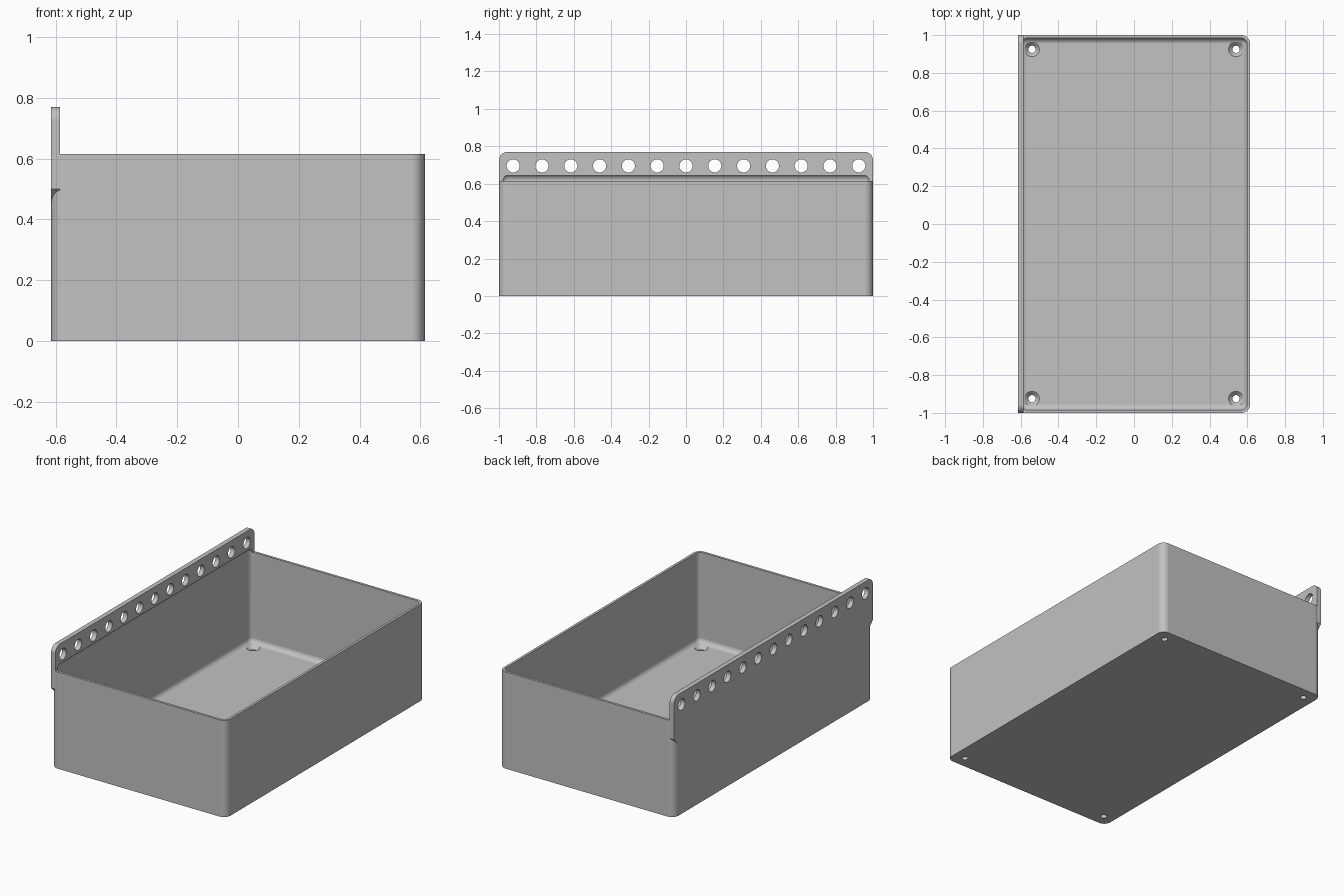
import bpy, bmesh, math
from mathutils import Matrix, Vector

if "Cube" in bpy.data.objects:
    bpy.data.objects.remove(bpy.data.objects["Cube"], do_unlink=True)

HX, HY, H = 0.615, 1.0, 0.615     # half width, half depth, wall height
WALL, FLOOR = 0.016, 0.04
PLATE = 0.03
TOP = 0.77

grey = bpy.data.materials.new("plain_grey")
grey.use_nodes = True
colour = (0.54, 0.54, 0.54, 1)
grey.diffuse_color = colour
grey.node_tree.nodes["Principled BSDF"].inputs["Base Color"].default_value = colour


def make(name, bm):
    bmesh.ops.recalc_face_normals(bm, faces=bm.faces)
    mesh = bpy.data.meshes.new(name)
    bm.to_mesh(mesh)
    bm.free()
    mesh.materials.append(grey)
    ob = bpy.data.objects.new(name, mesh)
    bpy.context.collection.objects.link(ob)
    return ob


def rounded_block(name, hx, hy, z0, z1, radius, all_edges):
    bm = bmesh.new()
    bmesh.ops.create_cube(bm, size=1)
    bmesh.ops.scale(bm, vec=(2 * hx, 2 * hy, z1 - z0), verts=bm.verts)
    bmesh.ops.translate(bm, vec=(0, 0, (z0 + z1) / 2), verts=bm.verts)
    edges = [e for e in bm.edges if all_edges
             or abs(e.verts[0].co.z - e.verts[1].co.z) > 0.1]
    bmesh.ops.bevel(bm, geom=edges, offset=radius, segments=8,
                    profile=0.5, affect='EDGES')
    return make(name, bm)


def combine(body, tool, operation):
    mod = body.modifiers.new("bool", 'BOOLEAN')
    mod.operation = operation
    mod.solver = 'EXACT'
    mod.object = tool
    bpy.context.view_layer.objects.active = body
    bpy.ops.object.modifier_apply(modifier=mod.name)
    bpy.data.objects.remove(tool, do_unlink=True)


def cone(bm, r1, r2, depth, matrix):
    bmesh.ops.create_cone(bm, cap_ends=True, segments=32, radius1=r1,
                          radius2=r2, depth=depth, matrix=matrix)


# Outer shell of the tray
tray = rounded_block("tray_with_hanging_rail", HX, HY, 0, H, 0.046, False)

# Hanging rail: rounded top corners, sloped lower ends
r = 0.045
half = [(HY - 0.05, 0.45), (HY, 0.5)]
for i in range(9):
    a = math.radians(90 * i / 8)
    half.append((HY - r + r * math.cos(a), TOP - r + r * math.sin(a)))
outline = half + [(-y, z) for y, z in reversed(half)]
bm = bmesh.new()
face = bm.faces.new([bm.verts.new((-HX, y, z)) for y, z in outline])
ext = bmesh.ops.extrude_face_region(bm, geom=[face])
bmesh.ops.translate(bm, vec=(PLATE, 0, 0),
                    verts=[g for g in ext["geom"] if isinstance(g, bmesh.types.BMVert)])
combine(tray, make("rail", bm), 'UNION')

# Filleted cavity, rising slightly into the rail
cavity = rounded_block("cavity", HX - WALL, HY - WALL, FLOOR, 0.65, 0.032, True)
combine(tray, cavity, 'DIFFERENCE')

# Row of round holes along the rail
bm = bmesh.new()
for i in range(13):
    place = Matrix.Translation((-HX + PLATE / 2, (i - 6) * 0.154, 0.695))
    cone(bm, 0.035, 0.035, 0.1, place @ Matrix.Rotation(math.pi / 2, 4, 'Y'))
combine(tray, make("rail_holes", bm), 'DIFFERENCE')

# Countersunk screw holes in the floor corners
shafts, sinks = bmesh.new(), bmesh.new()
for sx in (-1, 1):
    for sy in (-1, 1):
        spot = Vector((sx * 0.54, sy * 0.925, FLOOR))
        cone(shafts, 0.019, 0.019, 0.2, Matrix.Translation(spot))
        cone(sinks, 0.017, 0.041, 0.024, Matrix.Translation(spot - Vector((0, 0, 0.01))))
combine(tray, make("screw_shafts", shafts), 'DIFFERENCE')
combine(tray, make("screw_sinks", sinks), 'DIFFERENCE')

# Smooth fillets with crisp edges
bpy.ops.object.select_all(action='DESELECT')
tray.select_set(True)
bpy.context.view_layer.objects.active = tray
bpy.ops.object.shade_smooth_by_angle(angle=math.radians(30))
normals = tray.modifiers.new("flat_face_normals", 'WEIGHTED_NORMAL')
normals.keep_sharp = True
